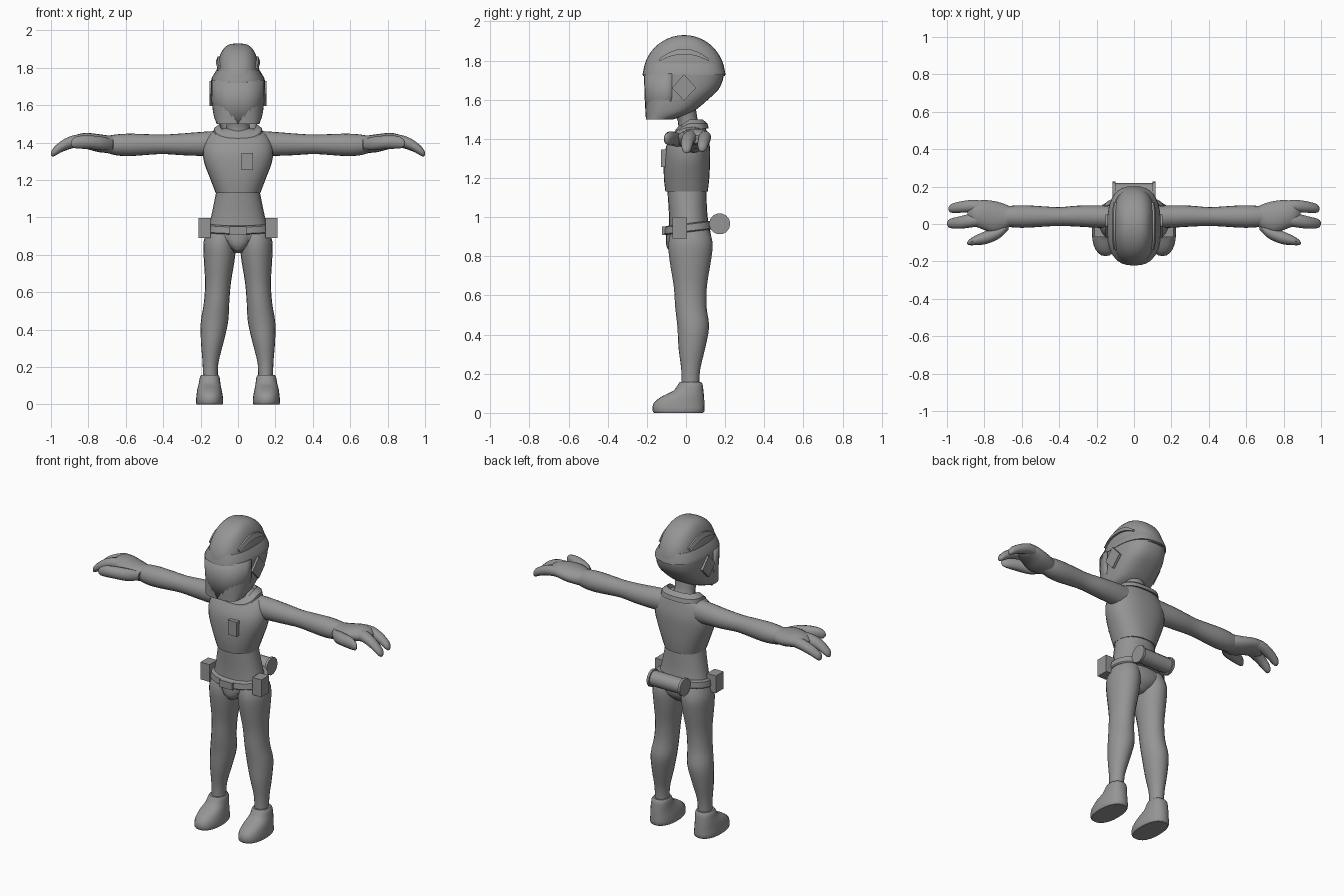
import bpy, math
from mathutils import Vector

if "Cube" in bpy.data.objects:
    bpy.data.objects.remove(bpy.data.objects["Cube"])

grey = bpy.data.materials.new("suit_grey")
grey.diffuse_color = (0.3, 0.3, 0.3, 1)
grey.use_nodes = True
grey.node_tree.nodes["Principled BSDF"].inputs["Base Color"].default_value = grey.diffuse_color


def make(name, verts, faces, smooth=40):
    me = bpy.data.meshes.new(name)
    me.from_pydata([tuple(v) for v in verts], [], faces)
    ob = bpy.data.objects.new(name, me)
    bpy.context.collection.objects.link(ob)
    me.materials.append(grey)
    bpy.ops.object.select_all(action='DESELECT')
    ob.select_set(True)
    bpy.context.view_layer.objects.active = ob
    bpy.ops.object.mode_set(mode='EDIT')
    bpy.ops.mesh.select_all(action='SELECT')
    bpy.ops.mesh.normals_make_consistent(inside=False)
    bpy.ops.object.mode_set(mode='OBJECT')
    if smooth:
        bpy.ops.object.shade_smooth_by_angle(angle=math.radians(smooth))
    return ob


def refine(rows, sub):
    """Smooth curve through the station rows."""
    out = []
    for i in range(len(rows) - 1):
        p0, p1 = rows[max(i - 1, 0)], rows[i]
        p2, p3 = rows[i + 1], rows[min(i + 2, len(rows) - 1)]
        for k in range(sub):
            t = k / sub
            out.append([0.5 * (2 * b + (c - a) * t + (2 * a - 5 * b + 4 * c - d) * t * t
                               + (3 * b - a - 3 * c + d) * t ** 3)
                        for a, b, c, d in zip(p0, p1, p2, p3)])
    return out + [list(rows[-1])]


def loft(name, rows, axis='z', n=20, power=2.0, sub=3, tilt=0.0, side=1, smooth=40):
    """Rows are (position, centre a, centre b, radius a, radius b); axis z uses a=x, b=y; axis x uses a=y, b=z."""
    rows = refine(rows, sub) if sub > 1 else rows
    verts, faces = [], []
    for p, ca, cb, ra, rb in rows:
        for i in range(n):
            t = 2 * math.pi * i / n
            c, s = math.cos(t), math.sin(t)
            a = ca + ra * math.copysign(abs(c) ** (2 / power), c)
            b = cb + rb * math.copysign(abs(s) ** (2 / power), s)
            v = (a, b, p + tilt * b) if axis == 'z' else (p, a, b)
            verts.append((v[0] * side, v[1], v[2]))
    m = len(rows)
    for j in range(m - 1):
        for i in range(n):
            k = (i + 1) % n
            faces.append((j * n + i, j * n + k, (j + 1) * n + k, (j + 1) * n + i))
    faces += [tuple(range(n))[::-1], tuple(range((m - 1) * n, m * n))]
    return make(name, verts, faces, smooth)


def prism(name, outer, inner):
    """Solid between two matching outlines."""
    n = len(outer)
    faces = [tuple(range(n)), tuple(range(n, 2 * n))[::-1]]
    faces += [(i, (i + 1) % n, n + (i + 1) % n, n + i) for i in range(n)]
    return make(name, outer + inner, faces, 0)


def box(name, lo, hi):
    (a, b, c), (d, e, f) = lo, hi
    return prism(name, [(a, b, c), (d, b, c), (d, b, f), (a, b, f)],
                 [(a, e, c), (d, e, c), (d, e, f), (a, e, f)])


# Waist, pelvis and jacket
loft("waist", [(.81, 0, .02, .03, .05), (.85, 0, .02, .11, .095), (.90, 0, .02, .168, .108),
               (.96, 0, .015, .155, .102), (1.03, 0, .01, .138, .098), (1.16, 0, .003, .112, .1)],
     n=24, power=2.2)
loft("jacket", [(1.13, 0, .003, .119, .108), (1.20, 0, .003, .146, .116), (1.29, 0, .005, .18, .118),
                (1.36, 0, .01, .188, .112), (1.42, 0, .02, .172, .09), (1.46, 0, .028, .13, .07),
                (1.48, 0, .03, .06, .045)], n=28, power=2.3)
loft("crotch_panel", [(.82, 0, -.05, .02, .03), (.85, 0, -.055, .05, .044), (.89, 0, -.055, .07, .048),
                      (.93, 0, -.05, .075, .05)], n=16)
loft("neck", [(1.44, 0, .025, .075, .065), (1.49, 0, .01, .062, .052), (1.56, 0, -.01, .07, .06)])

# Collar: flat band around the neck, dropping to a squared front
ring_rows = []
verts, faces, n = [], [], 28
for i in range(n):
    t = 2 * math.pi * i / n
    c, s = math.cos(t), math.sin(t)
    ux, uy = math.copysign(abs(c) ** .75, c), math.copysign(abs(s) ** .75, s)
    drop = .055 * max(0, -s)
    for rx, ry, z in ((.132, .096, 1.452), (.128, .09, 1.478), (.098, .064, 1.50), (.09, .055, 1.465)):
        verts.append((ux * rx, .02 + uy * ry, z - drop))
for i in range(n):
    k = (i + 1) % n
    for j in range(4):
        faces.append((i * 4 + j, k * 4 + j, k * 4 + (j + 1) % 4, i * 4 + (j + 1) % 4))
make("collar", verts, faces, 30)

# Chest badge
box("badge", (.02, -.128, 1.255), (.08, -.095, 1.345))

# Helmet
HY, HZ, HR, HX = -.01, 1.72, .21, .118


def dome_size(z):
    c = math.sqrt(max(0.0, 1 - ((z - HZ) / HR) ** 2))
    return HX * c ** .6, HR * c


def dome_x(y, z):
    rx, ry = dome_size(z)
    return rx * max(0.0, 1 - abs((y - HY) / ry) ** 2.5) ** .4


dome = []
for i in range(13):
    z = HZ + HR * math.sin(math.radians(89) * i / 12)
    dome.append((z, 0, HY, *dome_size(z)))
loft("helmet_dome", dome, n=36, power=2.5, sub=1)
loft("helmet_rim", [(1.727, 0, HY, .143, .212), (1.745, 0, HY, .141, .209), (1.785, 0, HY, .117, .197)],
     n=36, power=2.6, sub=1, smooth=30)
loft("visor_and_jaw", [(1.50, 0, -.135, .112, .07), (1.525, 0, -.10, .124, .106), (1.55, 0, -.077, .131, .13),
                       (1.60, 0, -.048, .138, .160), (1.65, 0, -.022, .14, .187),
                       (1.70, 0, -.012, .14, .2), (1.73, 0, -.011, .14, .203)], n=36, power=2.6, sub=2)
# Visor shield wrapping the front
outer, inner, faces, cols = [], [], [], 15
for i in range(cols):
    t = math.radians(-172 + 164 * i / (cols - 1))
    c, s = math.cos(t), math.sin(t)
    ux, uy = math.copysign(abs(c) ** .77, c), -abs(s) ** .77
    for rx, dy, z in ((.116, .145, 1.50), (.144, .18, 1.62), (.145, .183, 1.735)):
        outer.append((ux * rx, -.032 + uy * dy - (.028 if z < 1.55 else 0), z))
for i in range(cols - 1):
    for j in range(2):
        a = i * 3 + j
        faces.append((a, a + 3, a + 4, a + 1))
shield = make("visor_shield", outer, faces, 40)
sol = shield.modifiers.new("thickness", 'SOLIDIFY')
sol.thickness = .006

for side, tag in ((1, "left"), (-1, "right")):
    # Diamond ear plates
    dia = [(0, -.065), (.062, 0), (0, .07), (-.062, 0)]
    prism("ear_plate_" + tag, [(side * .152, -.01 + y, 1.66 + z) for y, z in dia],
          [(side * .12, -.01 + y, 1.66 + z) for y, z in dia])
    # Curved ridge on the dome side
    top, low = [], []
    for i in range(13):
        u = i / 6 - 1
        y = -.01 + .125 * u
        zt, zl = 1.86 - .05 * u * u, 1.832 - .035 * u * u
        for z, lst in ((zt, top), (zl, low)):
            lst.append((y, z))
    verts, faces = [], []
    for (y, z), (y2, z2) in zip(top, low):
        a, b = dome_x(y, z), dome_x(y2, z2)
        verts += [(side * (a + .01), y, z), (side * (b + .012), y2, z2),
                  (side * (b - .015), y2, z2), (side * (a - .015), y, z)]
    for i in range(12):
        for j in range(4):
            faces.append((i * 4 + j, i * 4 + 4 + j, i * 4 + 4 + (j + 1) % 4, i * 4 + (j + 1) % 4))
    faces += [(0, 1, 2, 3), (48, 51, 50, 49)]
    make("helmet_ridge_" + tag, verts, faces, 30)

    # Arm and glove
    loft("arm_" + tag, [(.08, .035, 1.395, .06, .07), (.2, .04, 1.393, .06, .064), (.3, .042, 1.391, .056, .058),
                        (.4, .04, 1.391, .05, .052), (.48, .04, 1.39, .054, .055), (.58, .04, 1.388, .06, .06),
                        (.65, .04, 1.388, .058, .056), (.70, .04, 1.39, .05, .045)], 'x', side=side)
    loft("glove_" + tag, [(.665, .04, 1.39, .055, .047), (.70, .035, 1.392, .075, .047), (.75, .036, 1.398, .087, .048),
                          (.81, .05, 1.409, .078, .043), (.86, .055, 1.407, .062, .036),
                          (.89, .055, 1.398, .03, .02)], 'x', side=side)
    loft("outer_finger_" + tag, [(.78, .09, 1.41, .03, .03), (.86, .096, 1.408, .033, .032),
                                 (.93, .09, 1.385, .03, .03), (.98, .083, 1.357, .022, .024),
                                 (.992, .08, 1.35, .005, .008)], 'x', n=12, side=side)
    loft("inner_finger_" + tag, [(.78, .025, 1.41, .03, .03), (.86, .02, 1.41, .037, .033),
                                 (.93, .008, 1.388, .033, .031), (.985, .003, 1.35, .024, .024),
                                 (1.0, .002, 1.34, .005, .008)], 'x', n=12, side=side)
    loft("thumb_" + tag, [(.67, -.01, 1.39, .02, .025), (.72, -.045, 1.395, .032, .036),
                          (.79, -.072, 1.402, .035, .036), (.85, -.088, 1.402, .025, .034),
                          (.88, -.098, 1.398, .015, .025), (.893, -.103, 1.397, .004, .008)],
         'x', n=12, side=side)

    # Leg and boot
    loft("leg_" + tag, [(.13, .148, .022, .04, .045), (.22, .147, .024, .042, .048), (.33, .138, .03, .06, .068),
                        (.44, .126, .037, .073, .081), (.54, .115, .025, .068, .08), (.65, .107, .022, .069, .085),
                        (.78, .1, .022, .083, .106), (.87, .097, .023, .087, .113),
                        (.95, .085, .022, .075, .09)], side=side)
    loft("boot_" + tag, [(0, .152, -.038, .068, .125), (.012, .152, -.038, .073, .133), (.05, .152, -.036, .07, .13),
                         (.085, .153, -.015, .064, .107), (.112, .152, .012, .058, .077),
                         (.145, .151, .022, .053, .063), (.158, .15, .022, .046, .055)],
         n=24, power=2.3, sub=2, side=side)

    # Belt pouch
    box("pouch_" + tag, (side * .148, -.07, .89), (side * .21, .005, .998))

# Tilted belt, buckle and back canister
loft("belt", [(.922, 0, .016, .172, .122), (.928, 0, .016, .178, .128), (.962, 0, .016, .172, .124),
              (.967, 0, .016, .16, .116)], n=28, power=2.2, sub=1, tilt=.12, smooth=30)
box("buckle", (-.045, -.122, .908), (.045, -.09, .952))
loft("canister", [(-.112, .172, .966, .046, .046), (.112, .172, .966, .046, .046)], 'x', n=12, sub=1)
for s, tag in ((1, "left"), (-1, "right")):
    loft("canister_cap_" + tag, [(s * .1, .172, .966, .054, .054), (s * .115, .172, .966, .054, .054)],
         'x', n=14, sub=1)
